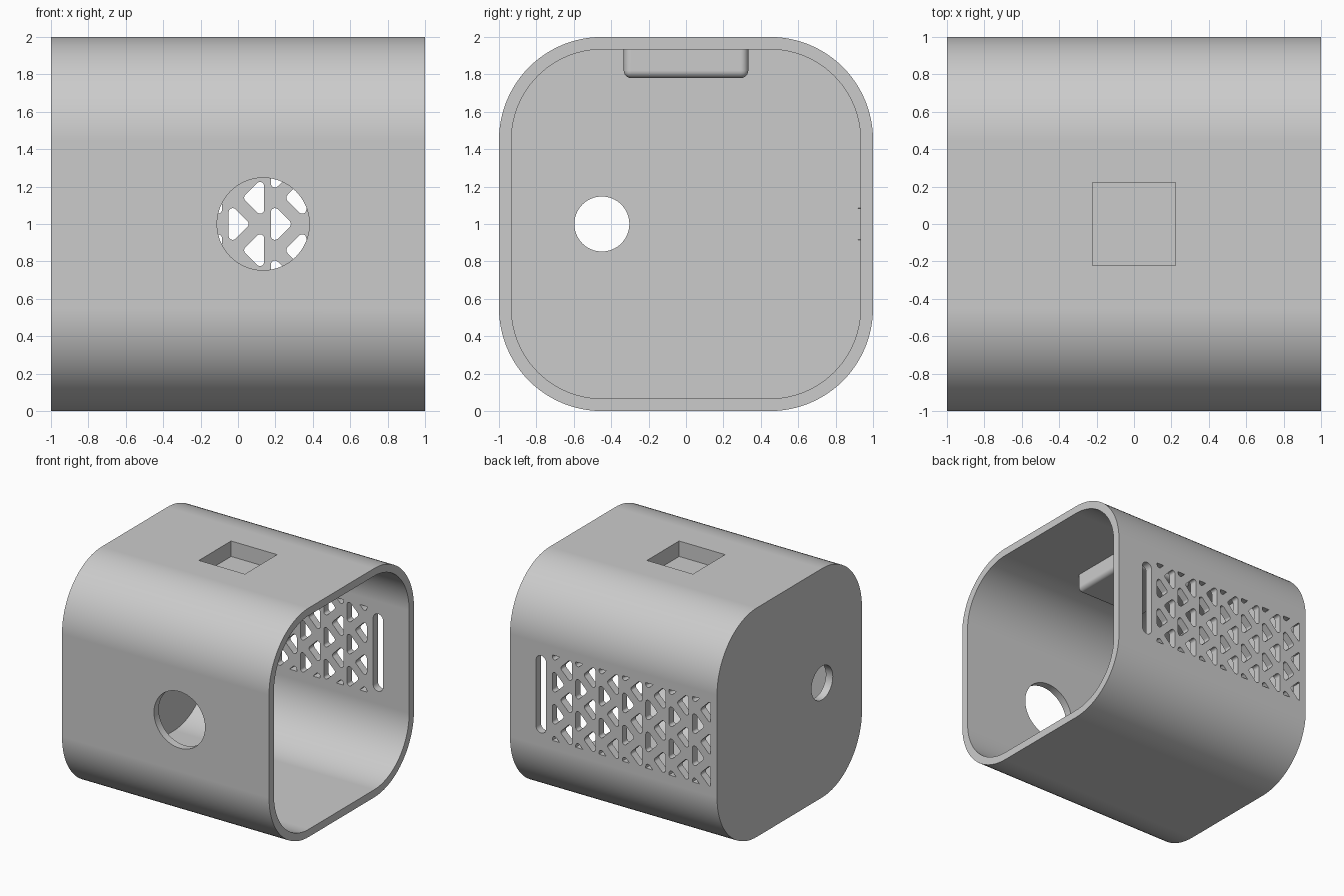
import bpy, bmesh
from math import atan2, cos, sin, pi, radians
from mathutils import Matrix

cube = bpy.data.objects.get("Cube")
if cube:
    bpy.data.objects.remove(cube, do_unlink=True)

WALL = 0.067

grey = bpy.data.materials.new("plain_grey")
grey.use_nodes = True
grey.diffuse_color = (0.6, 0.6, 0.6, 1)
grey.node_tree.nodes["Principled BSDF"].inputs["Base Color"].default_value = (0.6, 0.6, 0.6, 1)


def rounded(points, r, seg):
    """Outline around counter-clockwise points, grown by r with round corners."""
    n = len(points)
    if n == 1:
        (u, v), = points
        return [(u + r * cos(2 * pi * i / seg), v + r * sin(2 * pi * i / seg)) for i in range(seg)]
    out = []
    for i, (u, v) in enumerate(points):
        pu, pv = points[i - 1]
        nu, nv = points[(i + 1) % n]
        a0 = atan2(v - pv, u - pu) - pi / 2
        turn = (atan2(nv - v, nu - u) - pi / 2 - a0) % (2 * pi)
        out += [(u + r * cos(a0 + turn * k / seg), v + r * sin(a0 + turn * k / seg))
                for k in range(seg + 1)]
    return out


def add_prism(bm, outline, axis, lo, hi):
    """Extrude an outline along x (outline is y, z) or y (outline is x, z)."""
    place = (lambda u, v, t: (t, u, v)) if axis == "x" else (lambda u, v, t: (u, t, v))
    a = [bm.verts.new(place(u, v, lo)) for u, v in outline]
    b = [bm.verts.new(place(u, v, hi)) for u, v in outline]
    bm.faces.new(a)
    bm.faces.new(b)
    for i in range(len(a)):
        bm.faces.new((a[i - 1], a[i], b[i], b[i - 1]))


def add_box(bm, lo, hi):
    size = [h - l for l, h in zip(lo, hi)]
    mid = [(l + h) / 2 for l, h in zip(lo, hi)]
    return bmesh.ops.create_cube(bm, size=1, matrix=Matrix.Translation(mid) @ Matrix.Diagonal((*size, 1)))


def finish(bm, name):
    bmesh.ops.recalc_face_normals(bm, faces=bm.faces)
    mesh = bpy.data.meshes.new(name)
    bm.to_mesh(mesh)
    bm.free()
    mesh.materials.append(grey)
    obj = bpy.data.objects.new(name, mesh)
    bpy.context.collection.objects.link(obj)
    return obj


def combine(target, tool, operation):
    """Apply a boolean and discard the tool object."""
    mod = target.modifiers.new("combine", "BOOLEAN")
    mod.operation, mod.solver, mod.object = operation, "EXACT", tool
    graph = bpy.context.evaluated_depsgraph_get()
    mesh = bpy.data.meshes.new_from_object(target.evaluated_get(graph))
    target.modifiers.clear()
    target.data = mesh
    bpy.data.objects.remove(tool, do_unlink=True)


def square(half):
    return [(-half, 1 - half), (half, 1 - half), (half, 1 + half), (-half, 1 + half)]


# Rounded case, closed at -x and open at +x
bm = bmesh.new()
add_prism(bm, rounded(square(0.45), 0.55, 24), "x", -1, 1)
case = finish(bm, "case")

bm = bmesh.new()
add_prism(bm, rounded(square(0.45), 0.55 - WALL, 24), "x", -1 + WALL, 1.2)
combine(case, finish(bm, "cavity"), "DIFFERENCE")

# Socket block hanging from the ceiling, with rounded edges
bm = bmesh.new()
add_box(bm, (-0.333, -0.333, 1.78), (0.333, 0.333, 1.985))
bmesh.ops.bevel(bm, geom=bm.edges[:], offset=0.04, segments=6, profile=0.5, affect="EDGES")
combine(case, finish(bm, "socket_block"), "UNION")

# Square pocket in the top, round holes in front and end, long slot in the back
bm = bmesh.new()
add_box(bm, (-0.222, -0.222, 1.865), (0.222, 0.222, 2.1))
add_prism(bm, rounded([(0.135, 1)], 0.247, 64), "y", -1.1, -0.85)
add_prism(bm, rounded([(-0.45, 1)], 0.147, 64), "x", -1.1, -0.85)
add_prism(bm, rounded([(0.7, 0.71), (0.7, 1.29)], 0.048, 12), "y", 0.85, 1.1)
combine(case, finish(bm, "openings"), "DIFFERENCE")

# Vent grille of rounded triangles, trimmed to a rectangle
bm = bmesh.new()
R, HALF, PITCH, RISE = 0.022, 0.063, 0.2255, 0.28
for col in range(-4, 3):
    for row in range(-2, 3):
        u, z = -0.05 + R + col * PITCH, 1 + row * RISE
        tri = [(u, z - HALF), (u + HALF, z), (u, z + HALF)]
        add_prism(bm, rounded(tri, R, 6), "y", 0.9, 1.1)
        u, z = 0.14 - R + col * PITCH, z + RISE / 2
        tri = [(u, z + HALF), (u - HALF, z), (u, z - HALF)]
        add_prism(bm, rounded(tri, R, 6), "y", 0.9, 1.1)
vents = finish(bm, "vents")
bm = bmesh.new()
add_box(bm, (-0.936, 0.92, 0.627), (0.61, 1.05, 1.373))
combine(vents, finish(bm, "vent_area"), "INTERSECT")
combine(case, vents, "DIFFERENCE")

# Smooth the rounded walls, keep the rims sharp
bpy.ops.object.select_all(action="DESELECT")
case.select_set(True)
bpy.context.view_layer.objects.active = case
bpy.ops.object.shade_smooth_by_angle(angle=radians(30))
normals = case.modifiers.new("even_shading", "WEIGHTED_NORMAL")
normals.keep_sharp = True
